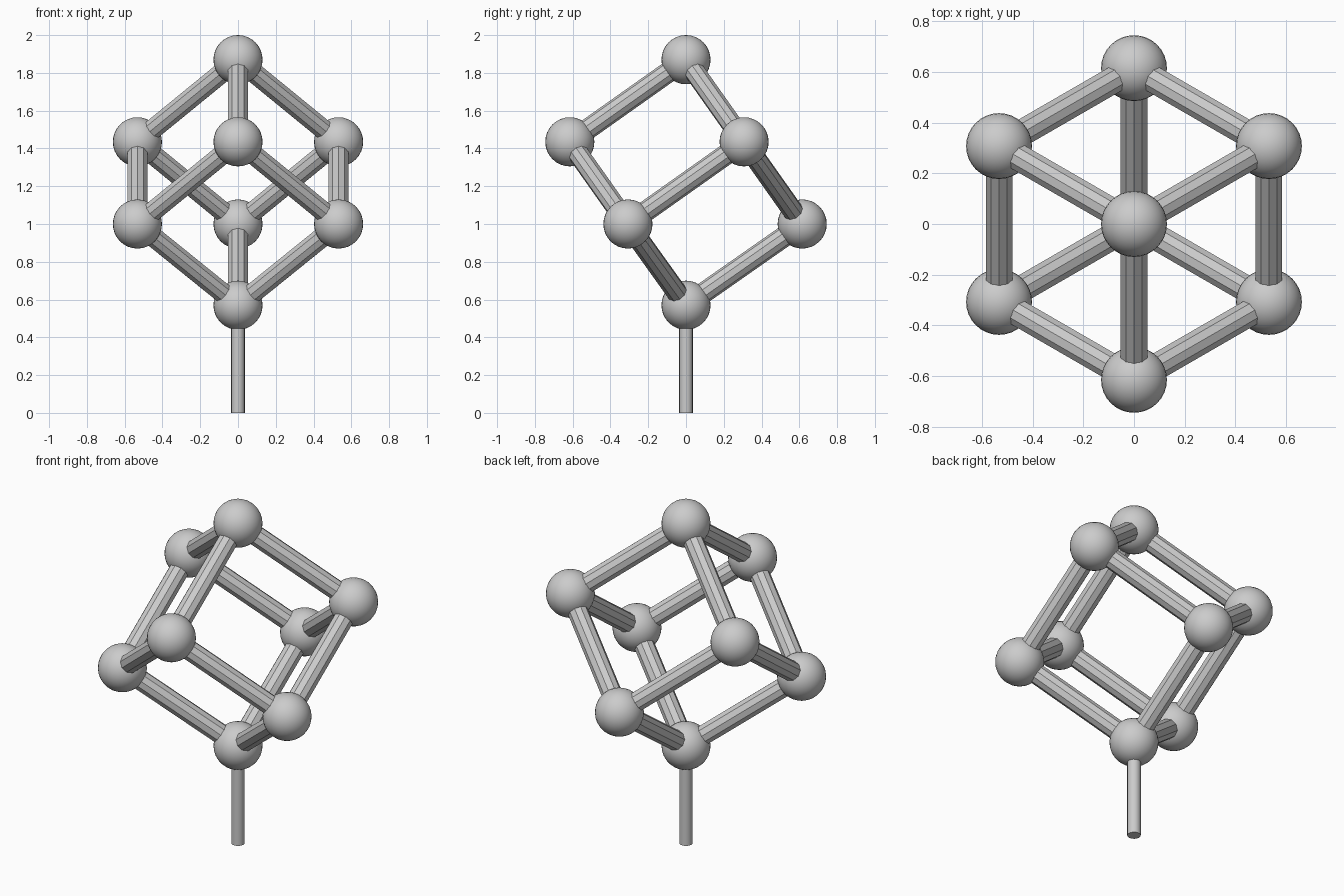
import bpy
from math import sin, cos, pi
from mathutils import Vector

cube = bpy.data.objects.get("Cube")
if cube:
    bpy.data.objects.remove(cube, do_unlink=True)

grey = bpy.data.materials.new("plain grey")
grey.use_nodes = True
GREY = (0.6, 0.6, 0.6, 1)
grey.diffuse_color = GREY
grey.node_tree.nodes["Principled BSDF"].inputs["Base Color"].default_value = GREY

BALL_R, ROD_R, STEM_R = 0.13, 0.055, 0.036
BOTTOM, LOW, HIGH, TOP = 0.57, 1.0, 1.435, 1.87
SPREAD = 0.615


def finish(name, smooth):
    ob = bpy.context.object
    ob.name = name
    ob.data.materials.append(grey)
    if smooth:
        bpy.ops.object.shade_smooth_by_angle()
    return ob


def ball(name, p):
    bpy.ops.mesh.primitive_uv_sphere_add(segments=32, ring_count=16, radius=BALL_R, location=p)
    finish(name, True)


def rod(name, a, b, radius, sides, smooth=False):
    d = b - a
    bpy.ops.mesh.primitive_cylinder_add(
        vertices=sides, radius=radius, depth=d.length, location=(a + b) / 2,
        rotation=d.to_track_quat('Z', 'Y').to_euler())
    finish(name, smooth)


def ring(z, start):
    # three corners, evenly spread around the vertical axis
    return [Vector((SPREAD * cos(start + k * 2 * pi / 3),
                    SPREAD * sin(start + k * 2 * pi / 3), z)) for k in range(3)]


# Corners of a cube balanced on one corner
bottom, top = Vector((0, 0, BOTTOM)), Vector((0, 0, TOP))
lower, upper = ring(LOW, pi / 2), ring(HIGH, -pi / 2)

ball("bottom_ball", bottom)
ball("top_ball", top)
for k in range(3):
    ball(f"lower_ball_{k + 1}", lower[k])
    ball(f"upper_ball_{k + 1}", upper[k])
    # Edges: bottom fan, top fan, and the zigzag between the rings
    rod(f"bottom_rod_{k + 1}", bottom, lower[k], ROD_R, 10)
    rod(f"top_rod_{k + 1}", upper[k], top, ROD_R, 10)
    for j in range(3):
        if j != k:
            rod(f"middle_rod_{k + 1}_{j + 1}", lower[k], upper[j], ROD_R, 10)

# Stand
rod("stem", Vector((0, 0, 0)), bottom, STEM_R, 16, True)
